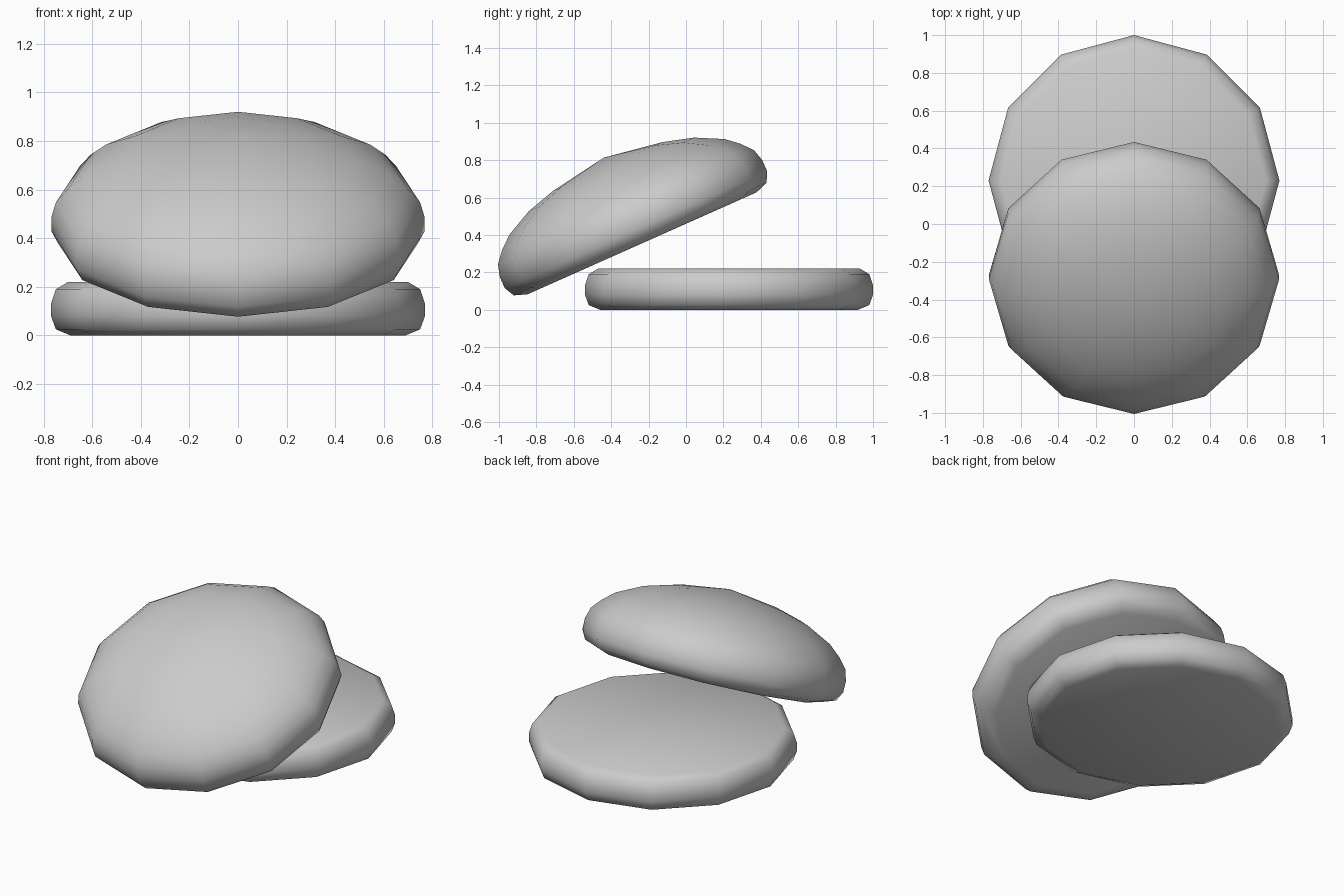
import bpy, bmesh, math

if "Cube" in bpy.data.objects:
    bpy.data.objects.remove(bpy.data.objects["Cube"])

SIDES = 12


def lathe(name, profile, location, tilt=0.0):
    """Turn a (radius, height) profile round z; radius 0 makes a pole."""
    bm = bmesh.new()
    rings = []
    for r, z in profile:
        if r == 0:
            rings.append([bm.verts.new((0, 0, z))])
        else:
            rings.append([bm.verts.new((r * math.cos(2 * math.pi * i / SIDES),
                                        r * math.sin(2 * math.pi * i / SIDES), z))
                          for i in range(SIDES)])
    for a, b in zip(rings, rings[1:]):
        for i in range(SIDES):
            j = (i + 1) % SIDES
            if len(b) == 1:
                bm.faces.new((a[i], a[j], b[0]))
            else:
                bm.faces.new((a[i], a[j], b[j], b[i]))
    # flat caps on open ends
    bm.faces.new(rings[0][::-1])
    if len(rings[-1]) > 1:
        bm.faces.new(rings[-1])
    bmesh.ops.recalc_face_normals(bm, faces=bm.faces)
    mesh = bpy.data.meshes.new(name)
    bm.to_mesh(mesh)
    bm.free()
    obj = bpy.data.objects.new(name, mesh)
    bpy.context.collection.objects.link(obj)
    obj.location = location
    obj.rotation_euler.x = tilt
    bpy.ops.object.select_all(action='DESELECT')
    obj.select_set(True)
    bpy.context.view_layer.objects.active = obj
    bpy.ops.object.shade_smooth_by_angle(angle=math.radians(60))
    return obj


# Flat lower bun half, lying on the ground
lathe("bun_bottom",
      [(0.69, 0), (0.75, 0.025), (0.77, 0.08), (0.77, 0.13),
       (0.75, 0.19), (0.70, 0.22)],
      (0, 0.23, 0))

# Domed upper bun half, tilted and leaning above the lower one
lathe("bun_top",
      [(0.67, 0), (0.74, 0.025), (0.768, 0.08), (0.768, 0.145), (0.75, 0.21),
       (0.70, 0.27), (0.63, 0.33), (0.485, 0.403), (0.32, 0.45), (0, 0.502)],
      (0, -0.235, 0.355), math.radians(24))
